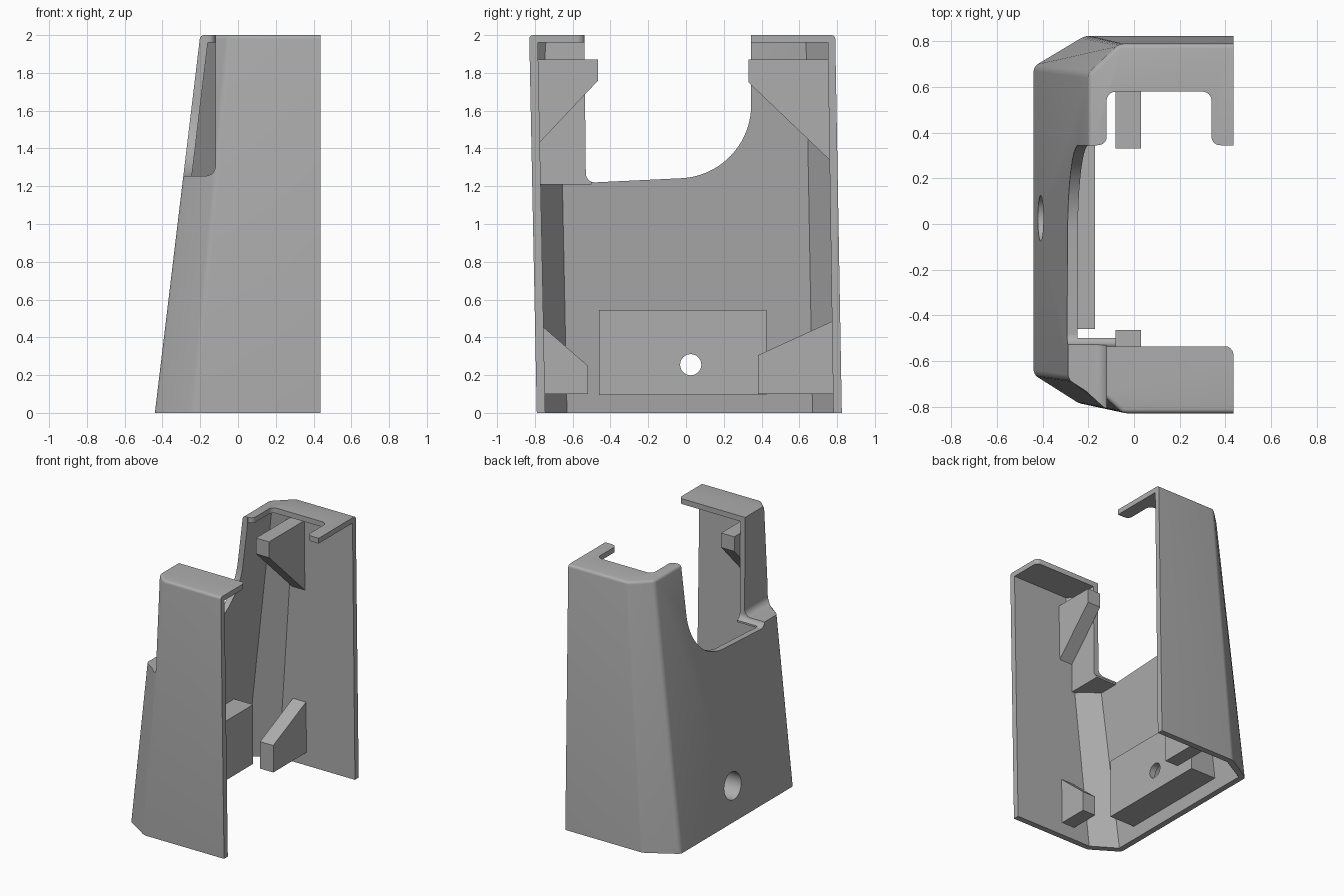
import bpy, bmesh
from math import cos, sin, pi
from mathutils import Vector

if "Cube" in bpy.data.objects:
    bpy.data.objects.remove(bpy.data.objects["Cube"])

grey = bpy.data.materials.new("plain grey")
grey.use_nodes = True
GREY = (0.42, 0.42, 0.42, 1)
grey.diffuse_color = GREY
grey.node_tree.nodes["Principled BSDF"].inputs["Base Color"].default_value = GREY


def loft(name, low, high, bevel=0):
    """Solid between two matching rings, optionally rounding the outer edges."""
    bm = bmesh.new()
    a = [bm.verts.new(p) for p in low]
    b = [bm.verts.new(p) for p in high]
    n = len(a)
    bm.faces.new(a)
    bm.faces.new(b)
    for i in range(n):
        j = (i + 1) % n
        bm.faces.new((a[i], a[j], b[j], b[i]))
    bmesh.ops.recalc_face_normals(bm, faces=bm.faces[:])
    if bevel:
        open_x = max(v.co.x for v in bm.verts) - 0.01
        top = max(v.co.z for v in bm.verts) - 0.01
        edges = []
        for e in bm.edges:
            p, q = e.verts[0].co, e.verts[1].co
            upright = abs(p.z - q.z) > 1
            rim = p.z > top and q.z > top
            if (upright or rim) and min(p.x, q.x) < open_x:
                edges.append(e)
        bmesh.ops.bevel(bm, geom=edges, offset=bevel, segments=4,
                        profile=0.5, affect='EDGES')
    mesh = bpy.data.meshes.new(name)
    bm.to_mesh(mesh)
    bm.free()
    mesh.materials.append(grey)
    ob = bpy.data.objects.new(name, mesh)
    bpy.context.collection.objects.link(ob)
    return ob


def prism(name, pts, axis, lo, hi):
    """Extrude a 2D profile along an axis."""
    place = {"x": lambda u, v, t: (t, u, v),
             "y": lambda u, v, t: (u, t, v),
             "z": lambda u, v, t: (u, v, t)}[axis]
    return loft(name, [place(*p, lo) for p in pts], [place(*p, hi) for p in pts])


def rounded(pts, steps=10):
    """Profile of (u, v, radius) corners with circular fillets."""
    out = []
    for i, (u, v, r) in enumerate(pts):
        c = Vector((u, v))
        if not r:
            out.append(c)
            continue
        d0 = (Vector(pts[i - 1][:2]) - c).normalized()
        d1 = (Vector(pts[(i + 1) % len(pts)][:2]) - c).normalized()
        w = ((1 - d0.dot(d1)) / 2) ** 0.5
        for k in range(steps + 1):
            t = k / steps
            k0, k1, k2 = (1 - t) ** 2, 2 * w * t * (1 - t), t * t
            out.append(((c + d0 * r) * k0 + c * k1 + (c + d1 * r) * k2) / (k0 + k1 + k2))
    return out


def circle(u, v, r, n=40):
    return [(u + r * cos(2 * pi * i / n), v + r * sin(2 * pi * i / n)) for i in range(n)]


def cut(target, *cutters):
    for c in cutters:
        m = target.modifiers.new("cut", 'BOOLEAN')
        m.operation, m.solver, m.object = 'DIFFERENCE', 'EXACT', c
        bpy.context.view_layer.objects.active = target
        bpy.ops.object.modifier_apply(modifier=m.name)


def at_height(low, high, z):
    f = z / 2
    return [(a[0] + (b[0] - a[0]) * f, a[1] + (b[1] - a[1]) * f, z)
            for a, b in zip(low, high)]


# tapered outer body
outer_low = [(.436, -.79), (-.235, -.79), (-.44, -.66), (-.44, .69), (-.215, .825), (.436, .825)]
outer_high = [(.436, -.83), (-.05, -.83), (-.2, -.69), (-.2, .66), (-.065, .79), (.436, .79)]
shell = loft("shell", at_height(outer_low, outer_high, 0),
             at_height(outer_low, outer_high, 2), bevel=.02)

# inner hollow, stepped in behind the front tower
inner_low = [(.6, -.745), (-.215, -.745), (-.395, -.63), (-.395, .67), (-.2, .78), (.6, .78)]
inner_high = [(.6, -.785), (-.03, -.785), (-.155, -.67), (-.155, .635), (-.05, .75), (.6, .75)]
hollow = loft("hollow", at_height(inner_low, inner_high, -.1),
              at_height(inner_low, inner_high, 1.96))
step = prism("step", [(-1, 1.21), (-.08, 1.21), (-.08, 2.2), (-1, 2.2)], "y", -1, -.5)
cut(hollow, step)

# ledge beside the front tower
ledge = prism("ledge", rounded([(-1, 1.255, 0), (-.12, 1.255, .05), (-.12, 2.2, 0), (-1, 2.2, 0)]),
              "y", -1, -.4)
# wide opening between the towers
opening = prism("opening", rounded([(-.54, 2.2, 0), (-.53, 1.218, .05), (.345, 1.26, .37),
                                    (.345, 2.2, 0)], 20), "x", -1, 1)
# slot in the rear flange and rounded corner on the front flange
slot = prism("slot", rounded([(-.16, .2, 0), (-.16, .346, 0), (-.12, .346, .036), (-.12, .58, .04),
                              (.34, .58, .04), (.34, .346, .036), (.38, .346, 0), (.38, .2, 0)]),
             "z", 1.9, 2.2)
corner = prism("corner", [(.5, -.6), (.436, -.6)]
               + rounded([(.436, -.6, 0), (.436, -.535, .04), (.38, -.535, 0)])[1:-1]
               + [(.396, -.5), (.5, -.5)], "z", 1.9, 2.2)
# stepped screw hole
bore = prism("bore", circle(.025, .255, .1), "x", -1, -.22)
through = prism("through", circle(.025, .255, .056), "x", -1, 1)

cut(shell, hollow, ledge, opening, slot, corner, bore)

# mounting block on the sloped wall
block = prism("mounting_block", [(-.405, .095), (-.17, .095), (-.17, .545), (-.35, .545)],
              "y", -.46, .425)
cut(block, bore, through)

for helper in (hollow, step, ledge, opening, slot, corner, bore, through):
    bpy.data.objects.remove(helper)

# support ribs on the front and rear walls
ribs = {
    "front_upper_rib": [(-.795, 1.87), (-.465, 1.87), (-.465, 1.76), (-.795, 1.41)],
    "rear_upper_rib": [(.77, 1.87), (.33, 1.87), (.33, 1.75), (.77, 1.33)],
    "front_lower_rib": [(-.765, .1), (-.52, .1), (-.52, .25), (-.765, .463)],
    "rear_lower_rib": [(.79, .1), (.38, .1), (.38, .305), (.79, .492)],
}
for name, profile in ribs.items():
    prism(name, profile, "x", -.08, .03)

# smooth the rounded parts
for ob in (shell, block):
    bpy.ops.object.select_all(action='DESELECT')
    ob.select_set(True)
    bpy.context.view_layer.objects.active = ob
    bpy.ops.object.shade_smooth_by_angle(angle=.6)
